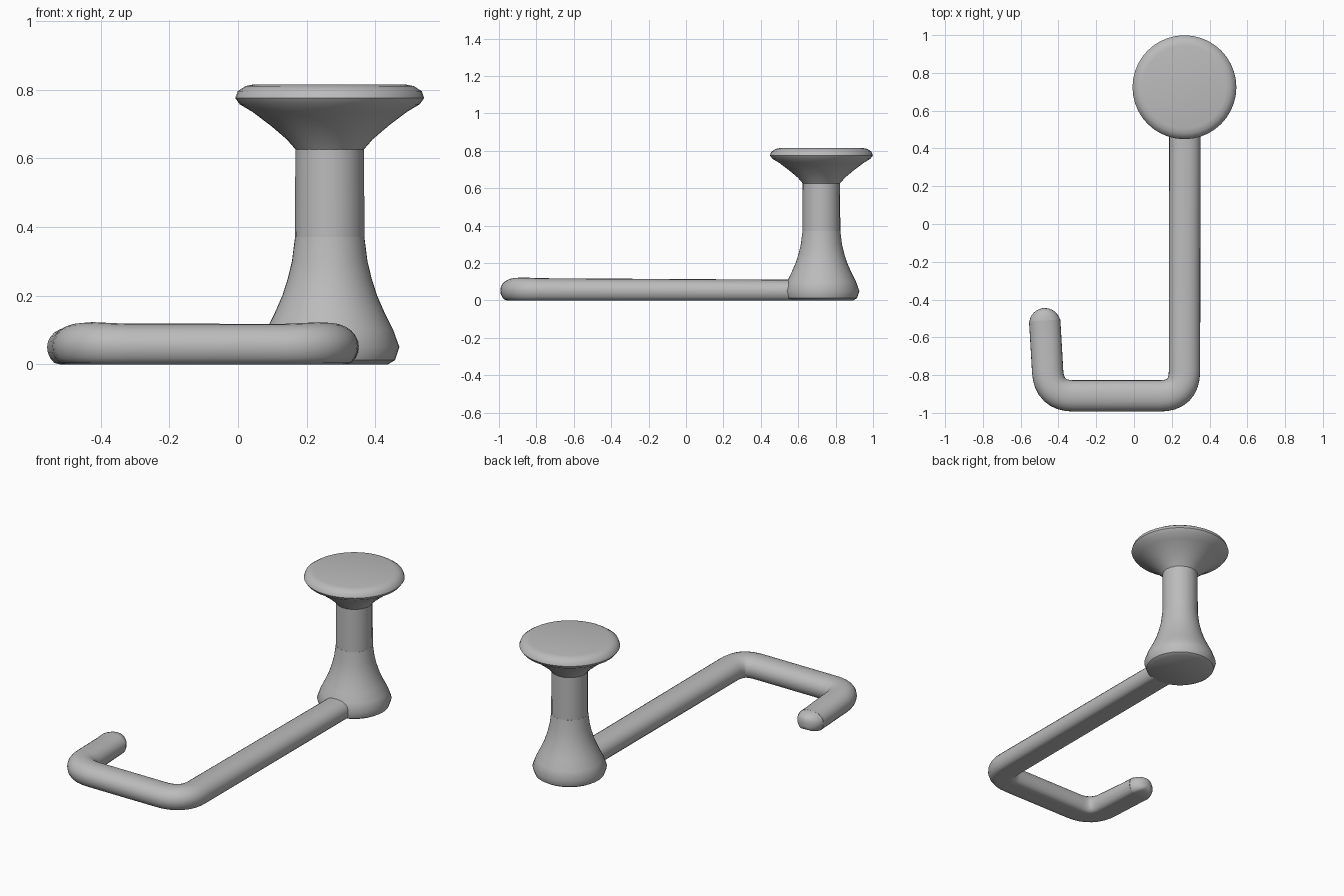
import bpy, bmesh, math
from mathutils import Vector

cube = bpy.data.objects.get("Cube")
if cube:
    bpy.data.objects.remove(cube)

grey = bpy.data.materials.new("light_grey")
grey.use_nodes = True
colour = (0.5, 0.5, 0.5, 1)
grey.diffuse_color = colour
grey.node_tree.nodes["Principled BSDF"].inputs["Base Color"].default_value = colour


def skin_rings(name, rings):
    """Join rings of points into a closed, smooth-shaded object."""
    bm = bmesh.new()
    loops = [[bm.verts.new(p) for p in ring] for ring in rings]
    n = len(loops[0])
    for a, b in zip(loops, loops[1:]):
        for i in range(n):
            j = (i + 1) % n
            bm.faces.new((a[i], a[j], b[j], b[i]))
    bm.faces.new(loops[0][::-1])
    bm.faces.new(loops[-1])
    bmesh.ops.recalc_face_normals(bm, faces=bm.faces)
    mesh = bpy.data.meshes.new(name)
    bm.to_mesh(mesh)
    bm.free()
    mesh.materials.append(grey)
    obj = bpy.data.objects.new(name, mesh)
    bpy.context.collection.objects.link(obj)
    bpy.ops.object.select_all(action='DESELECT')
    obj.select_set(True)
    bpy.context.view_layer.objects.active = obj
    bpy.ops.object.shade_smooth_by_angle(angle=math.radians(40))
    return obj


def lathe(name, profile, centre, sides=40):
    turns = [math.tau * i / sides for i in range(sides)]
    return skin_rings(name, [[(centre[0] + r * math.cos(t), centre[1] + r * math.sin(t), z)
                              for t in turns] for r, z in profile])


def rounded_path(corners, radius, steps=8):
    """Replace each inner corner with a smooth bend."""
    pts = [Vector(c) for c in corners]
    path = [pts[0]]
    for a, b, c in zip(pts, pts[1:], pts[2:]):
        start = b + (a - b).normalized() * radius
        end = b + (c - b).normalized() * radius
        for k in range(steps + 1):
            t = k / steps
            path.append(start * (1 - t) ** 2 + b * 2 * t * (1 - t) + end * t * t)
    return path + [pts[-1]]


def sweep(name, path, half_width, height, sides=24):
    """Sweep a flat-bottomed round section along a path on the ground."""
    # Round off the far tip
    tip, way = path[-1], (path[-1] - path[-2]).normalized()
    stations = [(p, 1.0) for p in path[:-1]]
    for k in range(8):
        t = math.radians(12 * k)
        stations.append((tip - way * half_width * (1 - math.sin(t)), math.cos(t)))
    rings = []
    for i, (p, s) in enumerate(stations):
        before = stations[max(i - 1, 0)][0]
        after = stations[min(i + 1, len(stations) - 1)][0]
        d = (after - before).normalized()
        side = Vector((d.y, -d.x))
        ring = []
        for k in range(sides):
            t = math.tau * k / sides
            u, v = math.cos(t), math.sin(t)
            u = math.copysign(abs(u) ** 0.85, u)
            z = 0.05 + s ** 0.6 * (v * (height - 0.05) if v > 0 else max(v * 0.065, -0.05))
            q = p + side * u * half_width * s
            ring.append((q.x, q.y, z))
        rings.append(ring)
    return skin_rings(name, rings)


post = (0.267, 0.724)

# Flared foot
lathe("post_foot", [(0.17, 0), (0.19, 0.012), (0.203, 0.05), (0.185, 0.1), (0.16, 0.15),
                    (0.138, 0.2), (0.122, 0.25), (0.11, 0.3), (0.101, 0.37)], post)
# Straight shaft
lathe("post_shaft", [(0.101, 0.36), (0.1, 0.64)], post, 20)
# Mushroom cap with flat top
lathe("post_cap", [(0.099, 0.625), (0.125, 0.655), (0.172, 0.695), (0.225, 0.735),
                   (0.262, 0.757), (0.275, 0.775), (0.268, 0.795), (0.245, 0.81),
                   (0.22, 0.815)], post)

# Hooked arm lying on the ground
corners = [(0.27, 0.68), (0.267, -0.91), (-0.45, -0.91), (-0.465, -0.64), (-0.477, -0.445)]
arm = sweep("hooked_arm", rounded_path(corners, 0.13), 0.083, 0.11)
# Arm swells slightly at its bends
for v in arm.data.vertices:
    for bend in ((0.25, -0.88), (-0.43, -0.88)):
        near = (v.co.xy - Vector(bend)).length
        v.co.z *= 1 + 0.12 * max(0, 1 - near / 0.3)
